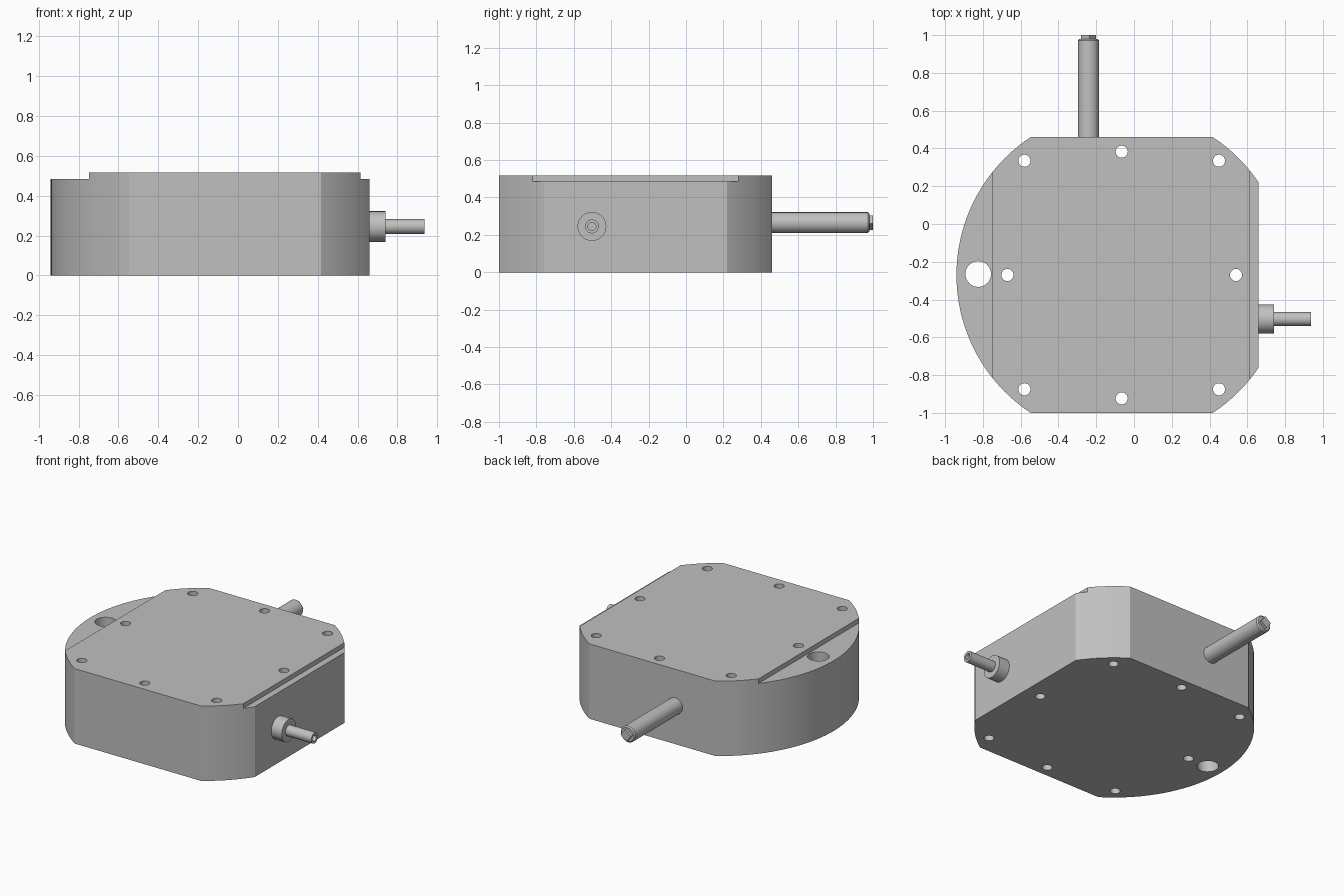
import bpy, bmesh
from math import radians
from mathutils import Matrix, Vector

if "Cube" in bpy.data.objects:
    bpy.data.objects.remove(bpy.data.objects["Cube"])

grey = bpy.data.materials.new("light_grey_metal")
grey.use_nodes = True
grey.diffuse_color = (0.53, 0.53, 0.53, 1)
grey.node_tree.nodes["Principled BSDF"].inputs["Base Color"].default_value = (0.53, 0.53, 0.53, 1)

CX, CY, R = -0.065, -0.27, 0.875
BODY_TOP, LID_TOP = 0.485, 0.517


def finish(name, bm):
    mesh = bpy.data.meshes.new(name)
    bmesh.ops.recalc_face_normals(bm, faces=bm.faces[:])
    bm.to_mesh(mesh)
    bm.free()
    obj = bpy.data.objects.new(name, mesh)
    bpy.context.collection.objects.link(obj)
    mesh.materials.append(grey)
    return obj


def select(obj):
    bpy.ops.object.select_all(action='DESELECT')
    obj.select_set(True)
    bpy.context.view_layer.objects.active = obj


def smooth(obj):
    select(obj)
    bpy.ops.object.shade_smooth_by_angle(angle=radians(25))


def rod(bm, start, end, radius, sides=40, turn=0):
    """Capped cylinder between two points."""
    a, b = Vector(start), Vector(end)
    rot = (b - a).to_track_quat('Z', 'Y').to_matrix().to_4x4()
    mat = Matrix.Translation((a + b) / 2) @ rot @ Matrix.Rotation(radians(turn), 4, 'Z')
    return bmesh.ops.create_cone(bm, cap_ends=True, segments=sides, radius1=radius,
                                 radius2=radius, depth=(b - a).length, matrix=mat)["verts"]


def trimmed_disc(name, z0, z1, planes):
    """Round block cut flat along the given planes."""
    bm = bmesh.new()
    rod(bm, (CX, CY, z0), (CX, CY, z1), R, 120)
    for point, normal in planes:
        bmesh.ops.bisect_plane(bm, geom=bm.verts[:] + bm.edges[:] + bm.faces[:],
                               plane_co=point, plane_no=normal, clear_outer=True)
        bmesh.ops.holes_fill(bm, edges=[e for e in bm.edges if e.is_boundary])
    return finish(name, bm)


def cut(obj, cutter):
    mod = obj.modifiers.new("holes", 'BOOLEAN')
    mod.operation = 'DIFFERENCE'
    mod.solver = 'EXACT'
    mod.object = cutter
    select(obj)
    bpy.ops.object.modifier_apply(modifier=mod.name)


# Housing and cover plate
front_back = [((0, 0.46, 0), (0, 1, 0)), ((0, -1, 0), (0, -1, 0))]
housing = trimmed_disc("housing", 0, BODY_TOP, front_back + [((0.66, 0, 0), (1, 0, 0))])
cover = trimmed_disc("cover_plate", BODY_TOP, LID_TOP, front_back
                     + [((0.615, 0, 0), (1, 0, 0)), ((-0.748, 0, 0), (-1, 0, 0))])

# Screw holes and the large side hole, all through
bm = bmesh.new()
holes = [(CX + sx * 0.515, CY + sy * 0.605, 0.032) for sx in (-1, 1) for sy in (-1, 1)]
holes += [(CX + s * 0.605, CY, 0.032) for s in (-1, 1)]
holes += [(CX, CY + s * 0.653, 0.032) for s in (-1, 1)]
holes += [(-0.825, -0.265, 0.068)]
for x, y, r in holes:
    rod(bm, (x, y, -0.1), (x, y, 0.7), r)
cutter = finish("hole_cutter", bm)
cutter.hide_render = True
for part in (housing, cover):
    cut(part, cutter)
    smooth(part)
bpy.data.objects.remove(cutter)

# Rear shaft with chamfered end
bm = bmesh.new()
verts = rod(bm, (-0.24, 0.45, 0.265), (-0.24, 0.98, 0.265), 0.056)
end_edges = [e for e in bm.edges if all(v.co.y > 0.97 for v in e.verts)]
bmesh.ops.bevel(bm, geom=end_edges, offset=0.008, segments=1, affect='EDGES')
smooth(finish("rear_shaft", bm))

# Square drive tip on the shaft
bm = bmesh.new()
rod(bm, (-0.24, 0.97, 0.265), (-0.24, 1.0, 0.265), 0.04, 4, 8)
finish("shaft_drive_tip", bm)

# Side fitting: collar and hollow tube
bm = bmesh.new()
rod(bm, (0.65, -0.503, 0.245), (0.74, -0.503, 0.245), 0.077)
smooth(finish("fitting_collar", bm))

bm = bmesh.new()
rod(bm, (0.73, -0.503, 0.245), (0.937, -0.503, 0.245), 0.037)
tube = finish("fitting_tube", bm)
bm = bmesh.new()
rod(bm, (0.75, -0.503, 0.245), (1.0, -0.503, 0.245), 0.021)
bore = finish("bore_cutter", bm)
bore.hide_render = True
cut(tube, bore)
bpy.data.objects.remove(bore)
smooth(tube)
